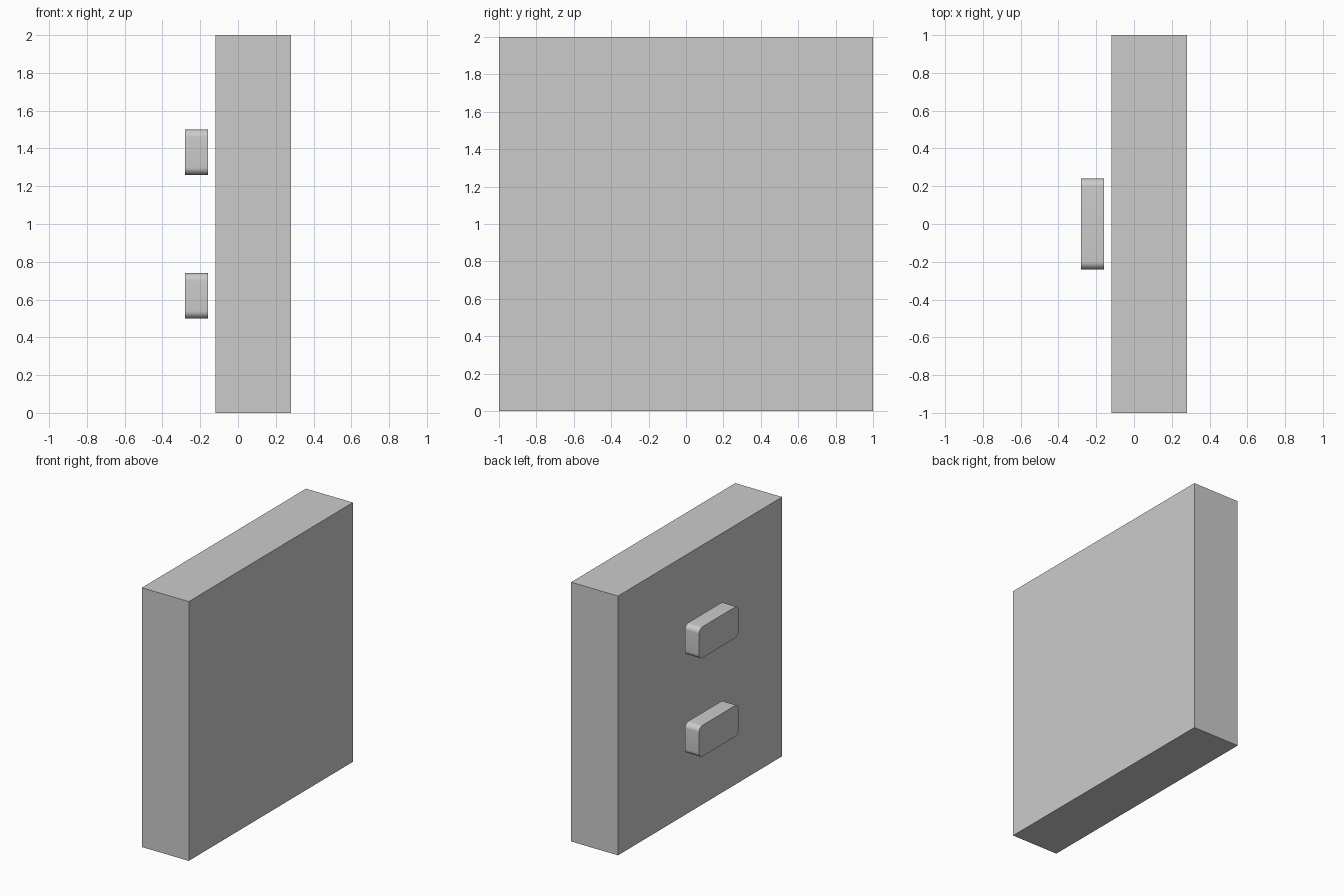
import bpy
import bmesh

cube = bpy.data.objects.get("Cube")
if cube:
    bpy.data.objects.remove(cube, do_unlink=True)

grey = bpy.data.materials.new("plain grey")
grey.use_nodes = True
colour = (0.6, 0.6, 0.6, 1)
grey.diffuse_color = colour
grey.node_tree.nodes["Principled BSDF"].inputs["Base Color"].default_value = colour


def block(name, size, centre, corner=0):
    """Box whose edges along x can be rounded."""
    bm = bmesh.new()
    bmesh.ops.create_cube(bm, size=1)
    bmesh.ops.scale(bm, vec=size, verts=bm.verts)
    if corner:
        along_x = [e for e in bm.edges
                   if abs(e.verts[0].co.x - e.verts[1].co.x) > size[0] / 2]
        bmesh.ops.bevel(bm, geom=along_x, offset=corner, segments=8,
                        profile=0.5, affect='EDGES')
    mesh = bpy.data.meshes.new(name)
    bm.to_mesh(mesh)
    bm.free()
    mesh.materials.append(grey)
    obj = bpy.data.objects.new(name, mesh)
    obj.location = centre
    bpy.context.collection.objects.link(obj)
    if corner:
        bpy.ops.object.select_all(action='DESELECT')
        obj.select_set(True)
        bpy.context.view_layer.objects.active = obj
        bpy.ops.object.shade_smooth_by_angle()
    return obj


# Thick square slab
block("main_panel", (0.4, 2, 2), (0.08, 0, 1))

# Two rounded pads, standing just off the right side
for name, z in (("lower_pad", 0.62), ("upper_pad", 1.38)):
    block(name, (0.12, 0.48, 0.24), (-0.22, 0, z), corner=0.04)
